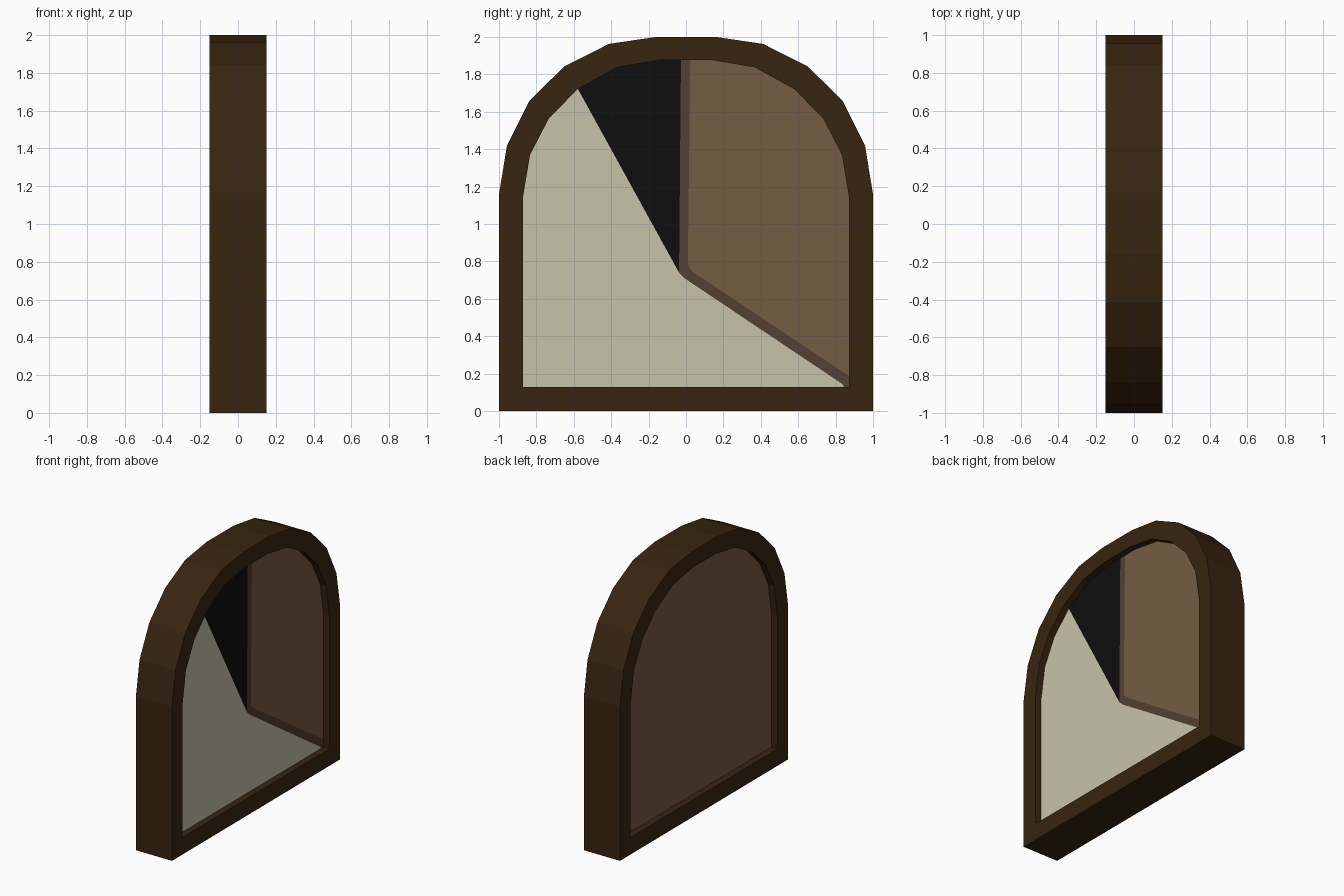
import bpy, bmesh

if "Cube" in bpy.data.objects:
    bpy.data.objects.remove(bpy.data.objects["Cube"])

HALF = 0.15      # half thickness of the frame
RECESS = 0.10    # half distance between the two panels


def material(name, rgb):
    m = bpy.data.materials.new(name)
    m.diffuse_color = (*rgb, 1)
    m.use_nodes = True
    m.node_tree.nodes["Principled BSDF"].inputs["Base Color"].default_value = m.diffuse_color
    return m


dark_wood = material("dark wood", (0.040, 0.018, 0.005))
brown = material("brown panel", (0.180, 0.106, 0.057))
edge_brown = material("edge brown", (0.089, 0.050, 0.033))
cream = material("cream", (0.580, 0.545, 0.400))
black = material("black", (0.0045, 0.0045, 0.0045))


def finish(bm, name, mats):
    me = bpy.data.meshes.new(name)
    bm.to_mesh(me)
    bm.free()
    for m in mats:
        me.materials.append(m)
    ob = bpy.data.objects.new(name, me)
    bpy.context.collection.objects.link(ob)
    return ob


def mirrored(half):
    """Closed arch outline from its right half (bottom to top)."""
    return half + [(-y, z) for y, z in reversed(half)]


outer_half = [(1, 0), (1, 1.16), (0.957, 1.419), (0.84, 1.655),
              (0.652, 1.842), (0.412, 1.963), (0.16, 2.0)]
inner_half = [(0.872, 0.128), (0.872, 1.14), (0.834, 1.37), (0.733, 1.565),
              (0.578, 1.722), (0.367, 1.838), (0.137, 1.877)]
outer, inner = mirrored(outer_half), mirrored(inner_half)

# Arched frame: rings running from one recess, around the outside, to the other
bm = bmesh.new()
rings = []
for x, outline in ((RECESS, inner), (HALF, inner), (HALF, outer),
                   (-HALF, outer), (-HALF, inner), (-RECESS, inner)):
    rings.append([bm.verts.new((x, y, z)) for y, z in outline])
n = len(outer)
for a, b in zip(rings, rings[1:]):
    for i in range(n):
        j = (i + 1) % n
        bm.faces.new((a[i], b[i], b[j], a[j]))
bmesh.ops.recalc_face_normals(bm, faces=bm.faces)
# outermost ring must point away from the centre
bm.faces.ensure_lookup_table()
top = max(bm.faces, key=lambda f: f.calc_center_median().z)
if top.normal.z < 0:
    bmesh.ops.reverse_faces(bm, faces=bm.faces)
finish(bm, "arched_frame", [dark_wood])


def panel(name, x, regions, mats):
    """Flat coloured regions (y, z polygons) lying in one plane."""
    bm = bmesh.new()
    for k, pts in enumerate(regions):
        f = bm.faces.new([bm.verts.new((x, y, z)) for y, z in pts])
        f.material_index = k
        f.normal_update()
        if f.normal.x * x < 0:
            f.normal_flip()
    bmesh.ops.remove_doubles(bm, verts=bm.verts, dist=0.0005)
    finish(bm, name, mats)


# Plain panel on the -x side
panel("back_panel", -RECESS, [inner], [brown])

# Painted panel on the +x side: cream floor, black wall, edge strip, brown wall
left_arc = inner[9:]                      # left arch point down to bottom left
top_left = inner[7:10]                    # top left of the arch
strip_low = [(-0.037, 0.74), (-0.005, 0.708), (0.835, 0.145), (0.845, 0.128)]
strip_high = [(0.872, 0.187), (0.035, 0.745), (0.015, 0.768), (0.010, 0.80)]
strip_top_l, strip_top_r = (-0.027, 1.877), (0.023, 1.877)

cream_area = left_arc + strip_low[::-1]
black_area = [strip_top_l] + top_left + [strip_low[0]]
strip_area = [strip_top_l] + strip_low + [inner[0]] + strip_high + [strip_top_r]
brown_area = [strip_top_r] + strip_high[::-1] + inner[1:7]
panel("painted_panel", RECESS,
      [cream_area, black_area, strip_area, brown_area],
      [cream, black, edge_brown, brown])
